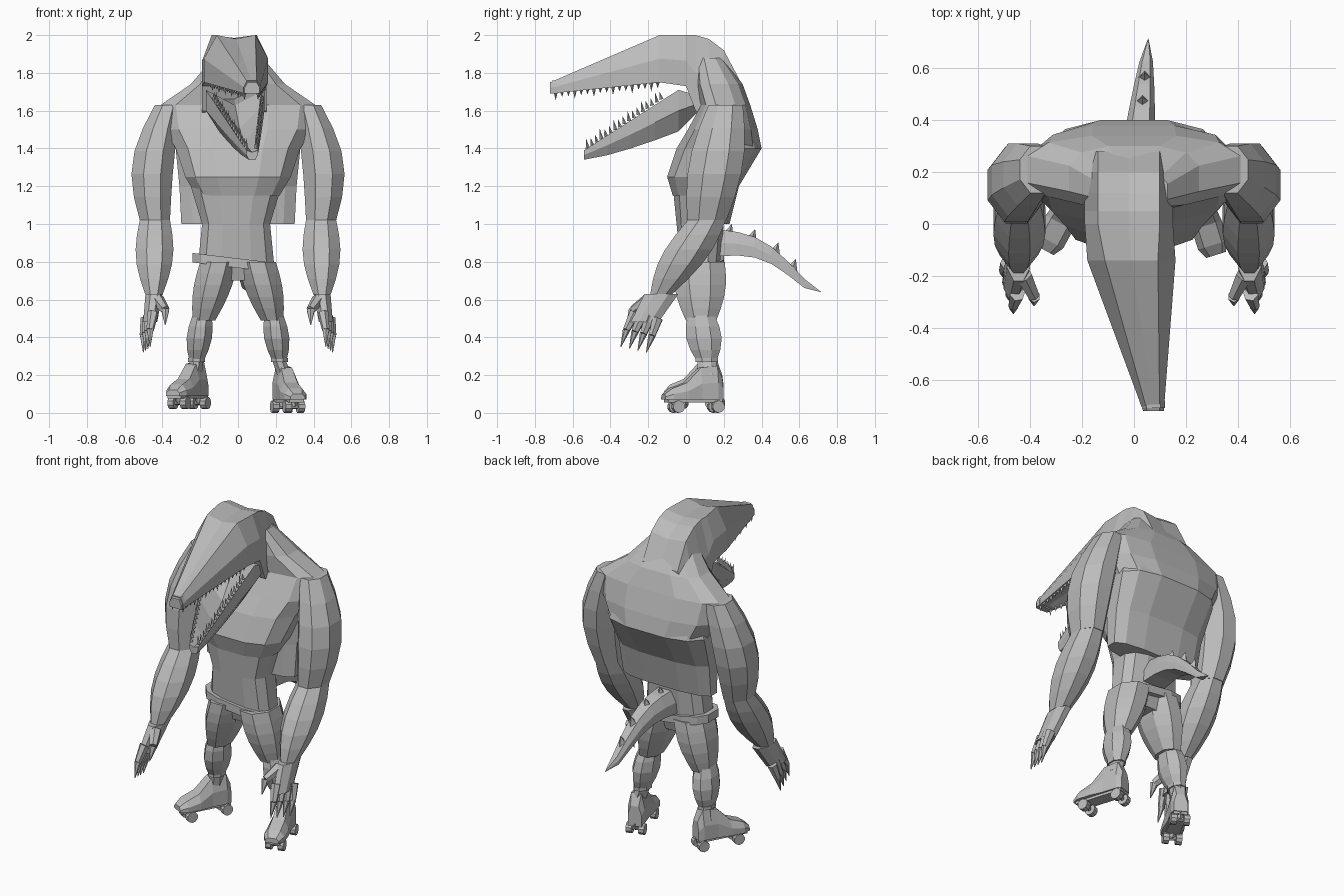
import bpy, bmesh, math
from mathutils import Vector, Matrix

old = bpy.data.objects.get("Cube")
if old:
    bpy.data.objects.remove(old, do_unlink=True)

GREY = (.5, .5, .5, 1)
material = bpy.data.materials.new("plain grey")
material.use_nodes = True
material.diffuse_color = GREY
material.node_tree.nodes["Principled BSDF"].inputs["Base Color"].default_value = GREY


def finish(name, bm, matrix=Matrix()):
    """Turn the mesh data into a named, coloured object."""
    bm.transform(matrix)
    bmesh.ops.recalc_face_normals(bm, faces=bm.faces)
    mesh = bpy.data.meshes.new(name)
    bm.to_mesh(mesh)
    bm.free()
    mesh.materials.append(material)
    bpy.context.collection.objects.link(bpy.data.objects.new(name, mesh))


def loft(bm, rings):
    """Skin a list of equal point rings and cap both ends."""
    loops = [[bm.verts.new(point) for point in ring] for ring in rings]
    count = len(loops[0])
    for lower, upper in zip(loops, loops[1:]):
        for i in range(count):
            j = (i + 1) % count
            bm.faces.new((lower[i], lower[j], upper[j], upper[i]))
    bm.faces.new(loops[0])
    bm.faces.new(loops[-1])


def build(name, rings, matrix=Matrix()):
    bm = bmesh.new()
    loft(bm, rings)
    finish(name, bm, matrix)


def oval(center, rx, ry, sides=8, power=1, tilt=0):
    """Horizontal ring; a power below one makes it boxier."""
    ring = []
    for i in range(sides):
        angle = math.tau * (i + .5) / sides
        widest = math.cos(math.pi / sides)
        c, s = math.cos(angle) / widest, math.sin(angle) / widest
        x = rx * math.copysign(abs(c) ** power, c)
        y = ry * math.copysign(abs(s) ** power, s)
        ring.append(Vector(center) + Vector((x, y, tilt * x)))
    return ring


def slab(z, half_width, front, back, shift=0, tilt=0):
    """Torso slice given by its front and back."""
    center = (shift, (front + back) / 2, z)
    return oval(center, half_width, (back - front) / 2, sides=12, power=.7, tilt=tilt)


def limb(bm, start, end, r_start, r_end, swell=0, depth=1, bow=0, steps=5):
    """Muscled tube that swells and bows outward at its middle."""
    rings = []
    for i in range(steps + 1):
        t = i / steps
        bulge = math.sin(math.pi * t)
        center = Vector(start).lerp(Vector(end), t) + Vector((bow * bulge, 0, 0))
        radius = r_start + (r_end - r_start) * t + swell * bulge
        rings.append(oval(center, radius, radius * depth))
    loft(bm, rings)


def section(y, x, half_width, bottom, top, dip=0, hollow=0, crown=.6, base=1):
    """Upright ring for head, jaw, boot and tail."""
    middle = (bottom + top) / 2
    right = [(base, bottom), (1, middle), (crown, top)]
    left = [(-u, z) for u, z in reversed(right)]
    outline = [(0, bottom + hollow), *right, (0, top - dip), *left]
    return [Vector((x + half_width * u, y, z)) for u, z in outline]


def cone(bm, start, end, r_start, r_end=0, sides=4):
    start, end = Vector(start), Vector(end)
    span = end - start
    turn = span.to_track_quat('Z', 'Y').to_matrix().to_4x4()
    bmesh.ops.create_cone(bm, cap_ends=True, segments=sides, radius1=r_start, radius2=r_end,
                          depth=span.length, matrix=Matrix.Translation((start + end) / 2) @ turn)


# Narrow waist, broad hunched chest running into the shoulders, neck
build("waist", [slab(*row, shift=-.01) for row in (
    (.7, .1, 0, .15), (.8, .2, -.03, .18), (1, .18, -.05, .2), (1.2, .24, -.07, .25))])
build("chest", [slab(*row) for row in (
    (1.15, .22, -.07, .25), (1.25, .28, -.1, .3), (1.4, .33, -.05, .4), (1.5, .39, .01, .38),
    (1.63, .41, .08, .34), (1.74, .25, .05, .3), (1.88, .13, .05, .2))])
build("back_flap", [slab(*row) for row in (
    (1, .3, .08, .23), (1.2, .31, .07, .28), (1.4, .33, .05, .4), (1.5, .3, .1, .37))])
build("waistband", [slab(z, .22, -.05, .2, shift=-.02, tilt=-.12) for z in (.77, .82)])


# Upper jaw widens evenly from the nose to the brow
def snout(t, hollow):
    return section(-.72 + .58 * t, .075 - .085 * t, .04 + .13 * t, 1.69 + .06 * t,
                   1.75 + .25 * t, dip=.02 * t, hollow=hollow)


build("snout", [snout(t, .06 * t) for t in (0, .1, .5, 1)])
build("nose", [section(y, .075, .045, 1.69, 1.76) for y in (-.71, -.68)])
build("skull", [snout(1, .06)] + [section(y, -.02, .17, low, high, dip=.015, crown=.7)
                                  for y, low, high in (
    (0, 1.73, 2), (.05, 1.6, 2), (.12, 1.55, 1.98), (.2, 1.5, 1.92), (.28, 1.5, 1.77))])

# Lower jaw, keeled below and scooped out between its rims
jaw_rings = []
for i in range(5):
    t = i / 4
    jaw_rings.append(section(-.54 + .5 * t, .075 - .09 * t, .03 + .125 * t, 1.34 + .15 * t ** 1.3,
                             1.39 + .32 * t, dip=.01 + .12 * math.sin(2.5 * t), crown=1, base=.55))
jaw_rings.append(section(.06, -.02, .15, 1.59, 1.68, crown=1, base=.55))
build("lower_jaw", jaw_rings)

# Teeth follow the rims of both jaws
bm = bmesh.new()
count = 17
for side in (-1, 1):
    for i in range(count):
        t = i / (count - 1)
        length = .045 if i % 3 == 0 else .03
        root = Vector((.07 - .07 * t + side * (.036 + .11 * t), -.69 + .54 * t, 1.7 + .05 * t))
        cone(bm, root, root - Vector((0, 0, length)), .011)
        root = Vector((.07 - .07 * t + side * (.026 + .1 * t), -.52 + .39 * t, 1.4 + .26 * t))
        cone(bm, root, root + Vector((0, -.01, length + .01)), .011)
finish("teeth", bm)


# Drooping tail with a row of spines
def tail_point(t):
    u = t * t
    return Vector((.055 * t, .1 + .615 * t, .9 - .26 * u * u * (3 - 2 * u)))


tail_rings = []
for i in range(8):
    t = i / 7
    x, y, z = tail_point(t)
    taper = (1 - t) ** .6 + .01
    tail_rings.append(section(y, x, .08 * taper, z - .075 * taper, z + .075 * taper))
build("tail", tail_rings)
bm = bmesh.new()
for t in (.2, .4, .6, .75):
    crest = tail_point(t) + Vector((0, 0, .07 * (1 - t) ** .6))
    cone(bm, crest - Vector((0, 0, .02)), crest + Vector((0, .02, .04)), .03)
finish("tail_spines", bm)

# The right boot is turned further out and lifted a little
for side, sign, toe_out, boot_x, lift in (("left", 1, .3, .245, 0), ("right", -1, .5, .23, .02)):
    flip = Matrix.Diagonal((sign, 1, 1, 1))

    # Arm
    shoulder, elbow, wrist = (.37, .21, 1.63), (.44, .11, 1.02), (.445, -.13, .63)
    bm = bmesh.new()
    limb(bm, shoulder, elbow, .07, .08, swell=.035, depth=1.3, bow=.045)
    limb(bm, elbow, wrist, .08, .047, swell=.035, depth=1.25)
    finish(side + "_arm", bm, flip)

    # Hand: palm, four clawed fingers and a thumb
    bm = bmesh.new()
    limb(bm, wrist, (.465, -.22, .48), .045, .037, depth=2, steps=2)
    for i in range(4):
        knuckle = Vector((.45 + .012 * i, -.27 + .04 * i, .53 - .01 * i))
        joint = knuckle + Vector((.015, -.045 + .005 * i, -.09))
        cone(bm, knuckle, joint, .03, .02, sides=6)
        cone(bm, joint, joint - Vector((0, .03, .09)), .02, .002, sides=6)
    thumb = Vector((.385, -.28, .545))
    cone(bm, (.425, -.2, .6), thumb, .035, .024, sides=6)
    cone(bm, thumb, thumb - Vector((0, .035, .08)), .024, .002, sides=6)
    finish(side + "_hand", bm, flip)

    # Leg: trouser thigh, bulging calf, slim ankle and cuff
    bm = bmesh.new()
    limb(bm, (.1, .07, .8), (.18, .08, .49), .1, .06, swell=.018, depth=1.35)
    finish(side + "_thigh", bm, flip)
    bm = bmesh.new()
    ankle = Vector((.22, .11, .27))
    limb(bm, (.19, .08, .52), ankle, .05, .036, swell=.024, depth=1.4, steps=4)
    limb(bm, ankle, (boot_x, .115, .2), .036, .038, depth=1.4, steps=1)
    finish(side + "_calf", bm, flip)
    build(side + "_ankle_cuff", [oval(ankle + Vector((0, 0, h)), .045, .06) for h in (0, .02)], flip)

    # Roller boot, toes turned outward
    turn = flip @ Matrix.Translation((boot_x, ankle.y, lift)) @ Matrix.Rotation(toe_out, 4, 'Z')
    build(side + "_boot", [section(y, 0, width, .07, top) for y, width, top in (
        (-.24, .04, .1), (-.2, .06, .13), (-.12, .06, .16), (-.04, .05, .24),
        (.05, .05, .25), (.08, .04, .18))], turn)
    bm = bmesh.new()
    plate = Matrix.Translation((0, -.075, .065)) @ Matrix.Diagonal((.08, .3, .02, 1))
    bmesh.ops.create_cube(bm, size=1, matrix=plate)
    radius = .033
    for y in (-.17, .05):
        cone(bm, (-.04, y, radius), (.04, y, radius), .012, .012, sides=6)
        cone(bm, (0, y, radius), (0, y, .07), .02, .03)
        for x in (-.037, .037):
            cone(bm, (x - .017, y, radius), (x + .017, y, radius), radius, radius, sides=10)
    finish(side + "_skate", bm, turn)
